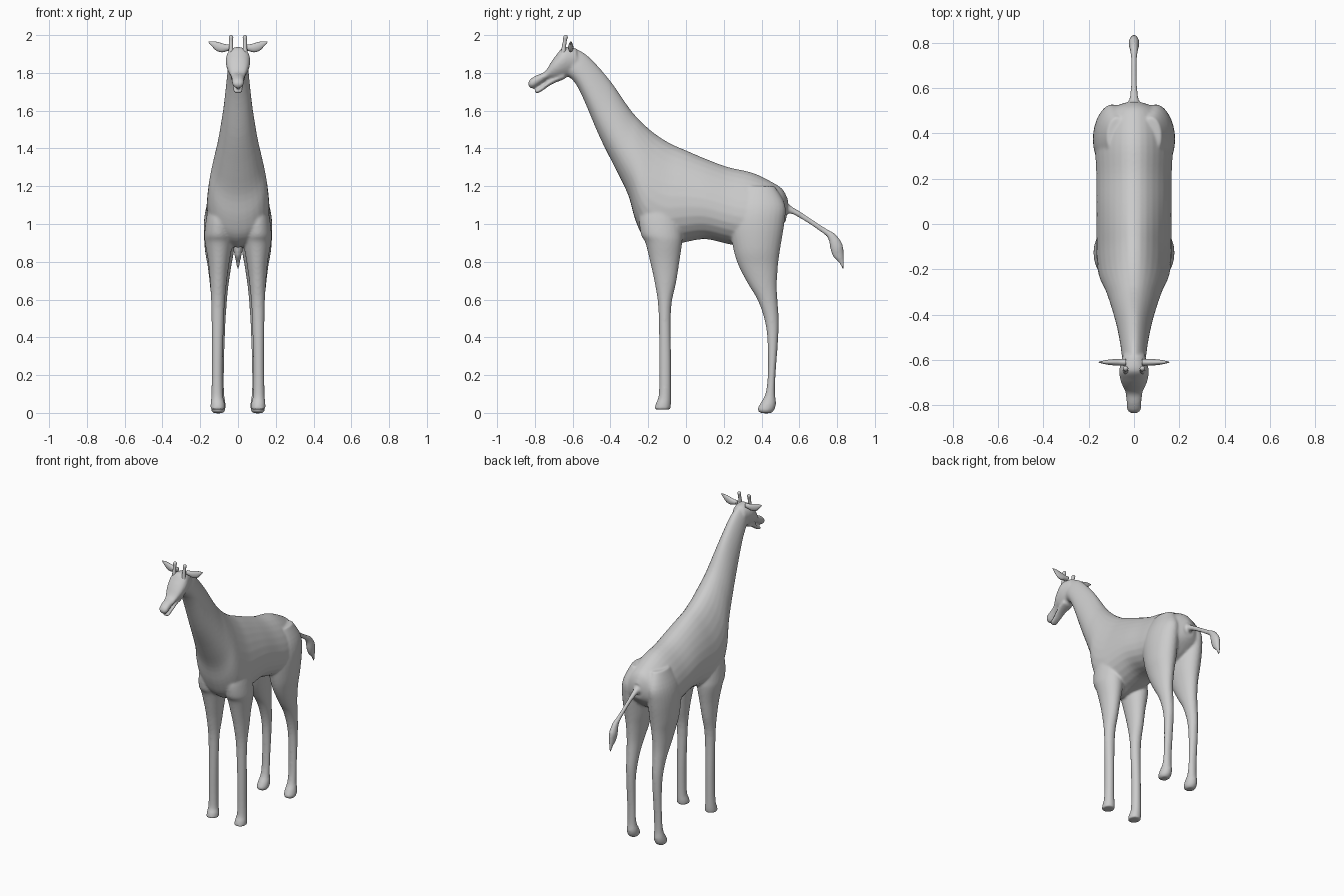
import bpy, bmesh, math
from mathutils import Vector


def spline(rows, steps=4):
    """Catmull-Rom refinement of a list of section rows."""
    rows = [Vector(r) for r in rows]
    out = []
    for i in range(len(rows) - 1):
        p0, p1 = rows[max(i - 1, 0)], rows[i]
        p2, p3 = rows[i + 1], rows[min(i + 2, len(rows) - 1)]
        for s in range(steps):
            t = s / steps
            out.append(p1 + (p2 - p0) * (0.5 * t)
                       + (2 * p0 - 5 * p1 + 4 * p2 - p3) * (0.5 * t * t)
                       + (3 * p1 - p0 - 3 * p2 + p3) * (0.5 * t ** 3))
    return out + [rows[-1]]


def loft(bm, rows, pear=0.0, place=lambda x, y, z: (x, y, z), n=28):
    """Rows: ya, za, yb, zb (section ends in side view), half width, centre x."""
    rings = []
    for ya, za, yb, zb, w, cx in spline(rows):
        ring = []
        for i in range(n):
            a = 2 * math.pi * i / n
            c = math.cos(a)
            k = (1 + c) / 2
            x = cx + w * math.sin(a) * (1 - pear * c)
            ring.append(bm.verts.new(place(x, yb + (ya - yb) * k, zb + (za - zb) * k)))
        rings.append(ring)
    for r, q in zip(rings, rings[1:]):
        for i in range(n):
            j = (i + 1) % n
            bm.faces.new((r[i], r[j], q[j], q[i]))
    bm.faces.new(rings[0])
    bm.faces.new(rings[-1])


def finish(bm, name):
    bmesh.ops.recalc_face_normals(bm, faces=bm.faces)
    for f in bm.faces:
        f.smooth = True
    me = bpy.data.meshes.new(name)
    bm.to_mesh(me)
    bm.free()
    ob = bpy.data.objects.new(name, me)
    bpy.context.collection.objects.link(ob)
    return ob


def mid(rows):
    return [(*r, 0.0) for r in rows]


body = bmesh.new()

# torso and neck, rump to poll
loft(body, mid([
    (.54, 1.13, .53, 1.02, .04), (.51, 1.185, .50, .98, .11),
    (.45, 1.225, .43, .92, .15), (.35, 1.272, .32, .88, .165),
    (.22, 1.302, .22, .895, .162), (.10, 1.347, .10, .92, .162),
    (0, 1.39, -.02, .90, .162), (-.08, 1.425, -.13, .875, .162),
    (-.15, 1.468, -.22, .925, .157), (-.20, 1.507, -.268, 1.02, .146),
    (-.25, 1.555, -.305, 1.15, .126), (-.30, 1.613, -.367, 1.28, .105),
    (-.40, 1.757, -.457, 1.46, .078), (-.50, 1.872, -.542, 1.66, .06),
    (-.56, 1.917, -.59, 1.75, .053), (-.61, 1.935, -.63, 1.785, .045)]), pear=.25)

# skull and upper muzzle
loft(body, mid([
    (-.58, 1.93, -.575, 1.79, .048), (-.645, 1.937, -.64, 1.775, .064),
    (-.685, 1.897, -.69, 1.765, .06), (-.712, 1.86, -.72, 1.765, .05),
    (-.747, 1.807, -.745, 1.758, .038), (-.792, 1.787, -.775, 1.737, .033),
    (-.824, 1.767, -.81, 1.717, .031), (-.836, 1.745, -.83, 1.723, .018)]), pear=-.15)

# lower jaw
loft(body, mid([
    (-.65, 1.80, -.64, 1.768, .042), (-.72, 1.765, -.71, 1.74, .033),
    (-.76, 1.734, -.753, 1.710, .028), (-.79, 1.714, -.785, 1.692, .026),
    (-.803, 1.707, -.80, 1.695, .016)]))

# tail with tuft
loft(body, mid([
    (.50, 1.15, .50, 1.02, .04), (.55, 1.10, .543, 1.055, .022),
    (.62, 1.056, .608, 1.028, .014), (.74, .977, .728, .948, .014),
    (.79, .948, .755, .915, .019), (.828, .895, .765, .865, .024),
    (.834, .85, .78, .825, .019), (.837, .80, .81, .795, .011),
    (.838, .76, .828, .758, .005)]))

# legs: z, front y, back y, inner x, outer x
front_leg = [
    (1.15, -.20, -.06, .05, .14), (1.05, -.245, -.03, .04, .165),
    (.95, -.24, -.02, .03, .178), (.90, -.215, -.02, .028, .175),
    (.80, -.19, -.035, .045, .158), (.69, -.166, -.052, .06, .148),
    (.55, -.146, -.079, .072, .141), (.28, -.142, -.079, .08, .139),
    (.10, -.144, -.079, .079, .141), (.05, -.16, -.079, .07, .145),
    (.018, -.168, -.083, .068, .146)]
hind_leg = [
    (1.20, .30, .47, .03, .12), (1.10, .24, .525, .02, .165),
    (1.00, .23, .52, .015, .181), (.87, .25, .499, .02, .176),
    (.78, .278, .487, .035, .161), (.68, .33, .481, .05, .149),
    (.60, .378, .484, .058, .141), (.50, .414, .491, .065, .134),
    (.39, .431, .488, .07, .131), (.20, .433, .474, .074, .13),
    (.10, .42, .472, .073, .132), (.05, .393, .477, .066, .14),
    (.015, .378, .467, .068, .142), (-.002, .40, .45, .08, .13)]
for leg in (front_leg, hind_leg):
    for side in (-1, 1):
        loft(body, [(yf, z, yb, z, (xo - xi) / 2, side * (xo + xi) / 2)
                    for z, yf, yb, xi, xo in leg])

# fuse the parts into one smooth skin
skin = finish(body, "body")
fuse = skin.modifiers.new("fuse", 'REMESH')
fuse.mode = 'VOXEL'
fuse.voxel_size = .007
fuse.use_smooth_shade = True
soften = skin.modifiers.new("soften", 'SMOOTH')
soften.factor = .5
soften.iterations = 8

for side, label in ((-1, "right"), (1, "left")):
    # ear: lofted sideways
    ear = bmesh.new()
    loft(ear, mid([
        (.035, 1.95, .035, 1.92, .014), (.06, 1.95, .06, 1.915, .014),
        (.085, 1.957, .085, 1.909, .014), (.115, 1.965, .115, 1.918, .011),
        (.14, 1.967, .14, 1.943, .006), (.156, 1.966, .156, 1.961, .002)]),
        place=lambda x, y, z: (side * y, x - .61, z), n=16)
    finish(ear, label + "_ear")

    # horn with rounded tip
    horn = bmesh.new()
    loft(horn, [(y - r, z, y + r, z, r, side * .037) for z, y, r in (
        (1.90, -.65, .014), (1.94, -.646, .011), (1.97, -.641, .010),
        (1.987, -.638, .012), (1.996, -.637, .009), (2.0, -.637, .003))], n=16)
    finish(horn, label + "_horn")
